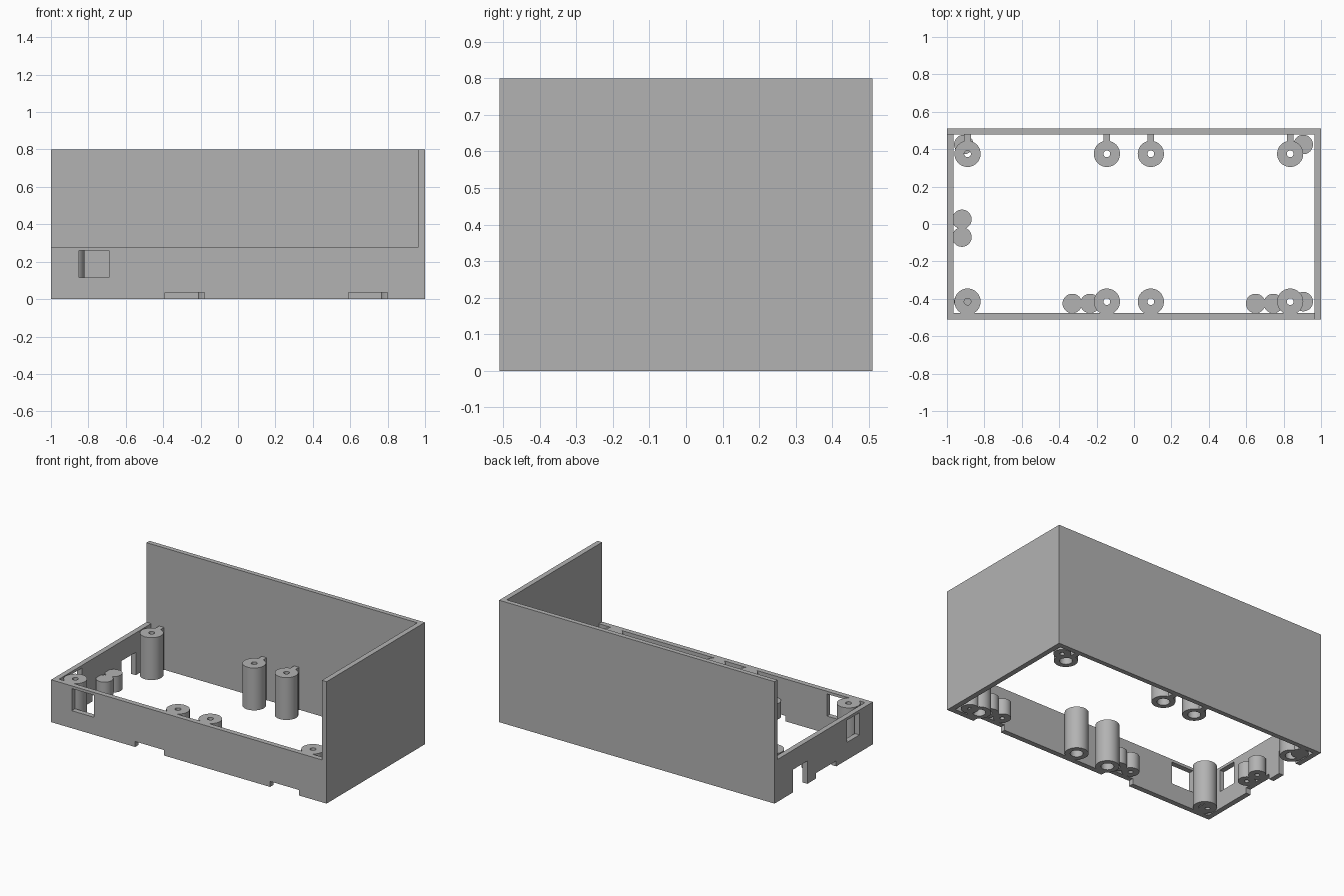
import bpy, bmesh, math
from mathutils import Vector

if "Cube" in bpy.data.objects:
    bpy.data.objects.remove(bpy.data.objects["Cube"], do_unlink=True)

grey = bpy.data.materials.new("plain grey")
grey.use_nodes = True
colour = (0.45, 0.45, 0.45, 1)
grey.diffuse_color = colour
grey.node_tree.nodes["Principled BSDF"].inputs["Base Color"].default_value = colour

X, Y, H = 1.0, 0.51, 0.8      # half width, half depth, full height
WALL, RIM = 0.034, 0.278      # wall thickness, height of the low walls
NOTCH = 0.036                 # height of the small bottom notches


def add_object(name, bm):
    bmesh.ops.recalc_face_normals(bm, faces=bm.faces)
    mesh = bpy.data.meshes.new(name)
    bm.to_mesh(mesh)
    bm.free()
    mesh.materials.append(grey)
    obj = bpy.data.objects.new(name, mesh)
    bpy.context.collection.objects.link(obj)
    return obj


def box(name, low, high):
    low, high = Vector(low), Vector(high)
    bm = bmesh.new()
    bmesh.ops.create_cube(bm, size=1)
    bmesh.ops.scale(bm, vec=high - low, verts=bm.verts)
    bmesh.ops.translate(bm, vec=(low + high) / 2, verts=bm.verts)
    return add_object(name, bm)


def lathe(name, profile, x, y):
    """Spin a closed (radius, height) profile about the vertical axis."""
    bm = bmesh.new()
    ring = [bm.verts.new((r, 0, z)) for r, z in profile]
    edges = [bm.edges.new((a, b)) for a, b in zip(ring, ring[1:] + ring[:1])]
    bmesh.ops.spin(bm, geom=ring + edges, axis=(0, 0, 1), cent=(0, 0, 0),
                   angle=math.tau, steps=40)
    bmesh.ops.remove_doubles(bm, verts=bm.verts, dist=0.0001)
    obj = add_object(name, bm)
    obj.location = (x, y, 0)
    bpy.ops.object.select_all(action='DESELECT')
    obj.select_set(True)
    bpy.context.view_layer.objects.active = obj
    bpy.ops.object.shade_smooth_by_angle()
    return obj


def cut(target, low, high):
    cutter = box("cutter", low, high)
    mod = target.modifiers.new("cut", 'BOOLEAN')
    mod.operation = 'DIFFERENCE'
    mod.solver = 'EXACT'
    mod.object = cutter
    bpy.context.view_layer.objects.active = target
    bpy.ops.object.modifier_apply(modifier=mod.name)
    bpy.data.objects.remove(cutter, do_unlink=True)


# Open shell: two tall walls at the back and one end, two low walls
walls = box("walls", (-X, -Y, 0), (X, Y, H))
inner_x, inner_y = X - WALL, Y - WALL
cut(walls, (-inner_x, -inner_y, -1), (inner_x, inner_y + 0.003, 1))
cut(walls, (-2, -2, RIM), (inner_x, inner_y + 0.003, 1))

# Windows near the low corner
cut(walls, (-0.85, -0.6, 0.115), (-0.69, -0.45, 0.26))
cut(walls, (-1.1, -0.37, 0.115), (-0.95, -0.24, 0.26))

# Notches along the bottom edge
for x in (-0.285, 0.695):
    cut(walls, (x - 0.105, -0.6, -1), (x + 0.105, -0.45, NOTCH))
cut(walls, (-1.1, -0.13, -1), (-0.95, 0.08, NOTCH))
cut(walls, (-1.1, 0.17, -1), (-0.95, 0.32, 0.15))

# Screw posts with a wide bore below and a small hole on top
post = [(0.07, 0), (0.07, RIM), (0.018, RIM),
        (0.018, 0.2), (0.038, 0.2), (0.038, 0)]
for x in (-0.89, -0.145, 0.09, 0.835):
    lathe("front_post", post, x, -0.415)
    lathe("back_post", post, x, 0.375)
    box("post_rib", (x - 0.018, 0.435, 0), (x + 0.018, 0.49, RIM))


# Short pillars with a blind hole in the underside
def pillar(name, x, y, bottom):
    top, hole = 0.14, 0.11
    lathe(name, [(0.052, bottom), (0.052, top), (0, top),
                 (0, hole), (0.014, hole), (0.014, bottom)], x, y)


for x in (-0.33, -0.235, 0.65, 0.745):
    pillar("front_clip_pillar", x, -0.425, NOTCH)
for y in (0.025, -0.07):
    pillar("end_clip_pillar", -0.92, y, NOTCH)
for x in (-0.91, 0.905):
    for y in (-0.415, 0.425):
        pillar("corner_pillar", x, y, 0)
